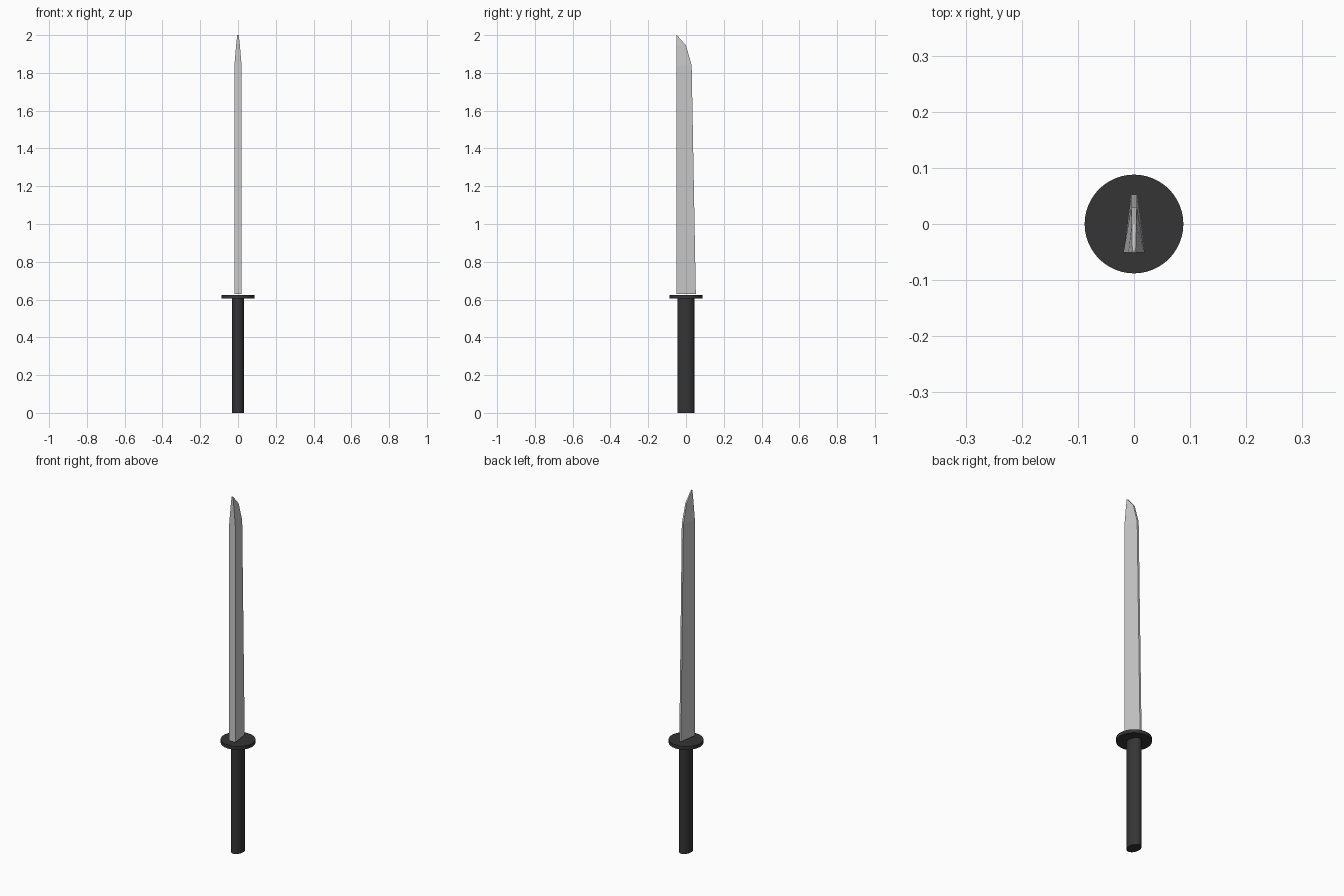
import bpy, bmesh

if "Cube" in bpy.data.objects:
    bpy.data.objects.remove(bpy.data.objects["Cube"])

dark = bpy.data.materials.new("black_grip")
dark.diffuse_color = (0.035, 0.035, 0.037, 1)
dark.use_nodes = True
dark.node_tree.nodes["Principled BSDF"].inputs["Base Color"].default_value = dark.diffuse_color


def disc(name, rx, ry, z0, z1, sides):
    bpy.ops.mesh.primitive_cylinder_add(vertices=sides, radius=1, depth=1,
                                        location=(0, 0, (z0 + z1) / 2))
    ob = bpy.context.object
    ob.name = name
    ob.scale = (rx, ry, z1 - z0)
    bpy.ops.object.transform_apply(location=True, rotation=False, scale=True)
    bpy.ops.object.shade_smooth_by_angle()
    ob.data.materials.append(dark)
    return ob


# Oval handle and round guard
disc("handle", 0.032, 0.044, 0.0, 0.61, 32)
disc("guard", 0.088, 0.088, 0.605, 0.624, 48)

# Blade: thick flat spine at the front, narrow blunt edge at the back
SPINE_Y = -0.051
# height, edge y, spine half width, edge half width
stations = [(0.630, 0.052, 0.019, 0.005),
            (1.840, 0.030, 0.019, 0.005),
            (1.945, 0.000, 0.010, 0.004),
            (2.000, -0.048, 0.004, 0.003)]
bm = bmesh.new()
rings = []
for z, edge_y, ws, we in stations:
    section = [(-ws, SPINE_Y), (ws, SPINE_Y), (we, edge_y), (-we, edge_y)]
    rings.append([bm.verts.new((x, y, z)) for x, y in section])
for low, high in zip(rings, rings[1:]):
    for i in range(4):
        j = (i + 1) % 4
        bm.faces.new((low[i], low[j], high[j], high[i]))
bm.faces.new(rings[0][::-1])
bm.faces.new(rings[-1])
bmesh.ops.recalc_face_normals(bm, faces=bm.faces)
mesh = bpy.data.meshes.new("blade")
bm.to_mesh(mesh)
bm.free()
bpy.context.collection.objects.link(bpy.data.objects.new("blade", mesh))
